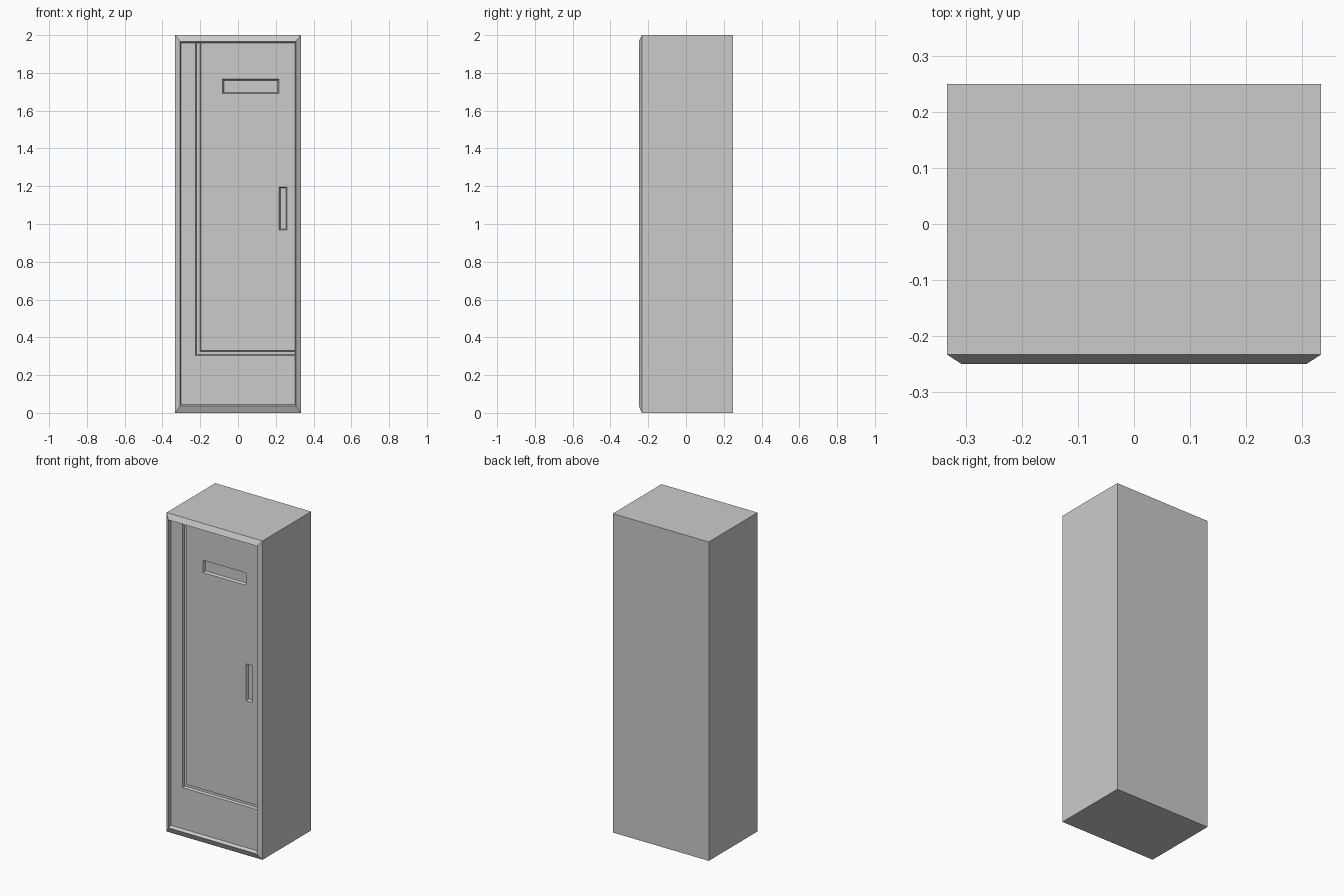
import bpy, bmesh

if "Cube" in bpy.data.objects:
    bpy.data.objects.remove(bpy.data.objects["Cube"])

PANEL_Y = -0.23      # depth of the recessed front panel


def rect(x0, x1, z0, z1):
    return [(x0, z0), (x1, z0), (x1, z1), (x0, z1)]


def loft(name, sections):
    """Closed solid through matching outlines, each given as (y, [(x, z), ...])."""
    bm = bmesh.new()
    loops = [[bm.verts.new((x, y, z)) for x, z in pts] for y, pts in sections]
    for a, b in zip(loops, loops[1:]):
        n = len(a)
        for i in range(n):
            j = (i + 1) % n
            bm.faces.new((a[i], a[j], b[j], b[i]))
    bm.faces.new(loops[0])
    bm.faces.new(loops[-1])
    bmesh.ops.recalc_face_normals(bm, faces=bm.faces)
    mesh = bpy.data.meshes.new(name)
    bm.to_mesh(mesh)
    bm.free()
    obj = bpy.data.objects.new(name, mesh)
    bpy.context.collection.objects.link(obj)
    return obj


def cut(body, cutter):
    """Subtract the cutter from the body and remove it."""
    cutter.hide_render = True
    mod = body.modifiers.new(cutter.name, 'BOOLEAN')
    mod.operation = 'DIFFERENCE'
    mod.solver = 'EXACT'
    mod.object = cutter
    bpy.context.view_layer.objects.active = body
    bpy.ops.object.modifier_apply(modifier=mod.name)
    bpy.data.objects.remove(cutter, do_unlink=True)


def pocket(name, x0, x1, z0, z1, depth=0.015, taper=0.006):
    """Rectangular cutter with slightly sloping walls."""
    return loft(name, [
        (PANEL_Y - 0.01, rect(x0, x1, z0, z1)),
        (PANEL_Y, rect(x0, x1, z0, z1)),
        (PANEL_Y + depth, rect(x0 + taper, x1 - taper, z0 + taper, z1 - taper))])


def l_outline(x0, x1, z0, z1, right=0.302, top=1.957):
    """L shape running down the hinge side and along the door bottom."""
    return [(x0, top), (x0, z0), (right, z0), (right, z1), (x1, z1), (x1, top)]


# Cabinet body: plain box, chamfered front frame and recessed panel
body = loft("locker_body", [
    (0.25, rect(-0.333, 0.333, 0, 2)),
    (-0.233, rect(-0.333, 0.333, 0, 2)),
    (-0.25, rect(-0.307, 0.307, 0.036, 1.967)),
    (PANEL_Y, rect(-0.303, 0.303, 0.045, 1.958))])

# Groove around the door
wide = l_outline(-0.224, -0.197, 0.303, 0.330)
narrow = l_outline(-0.219, -0.202, 0.308, 0.325)
cut(body, loft("door_groove", [
    (PANEL_Y - 0.01, wide), (PANEL_Y, wide), (PANEL_Y + 0.015, narrow)]))

# Name-card slot and handle recess
cut(body, pocket("card_slot", -0.081, 0.216, 1.69, 1.767))
cut(body, pocket("handle_recess", 0.218, 0.26, 0.967, 1.197))
